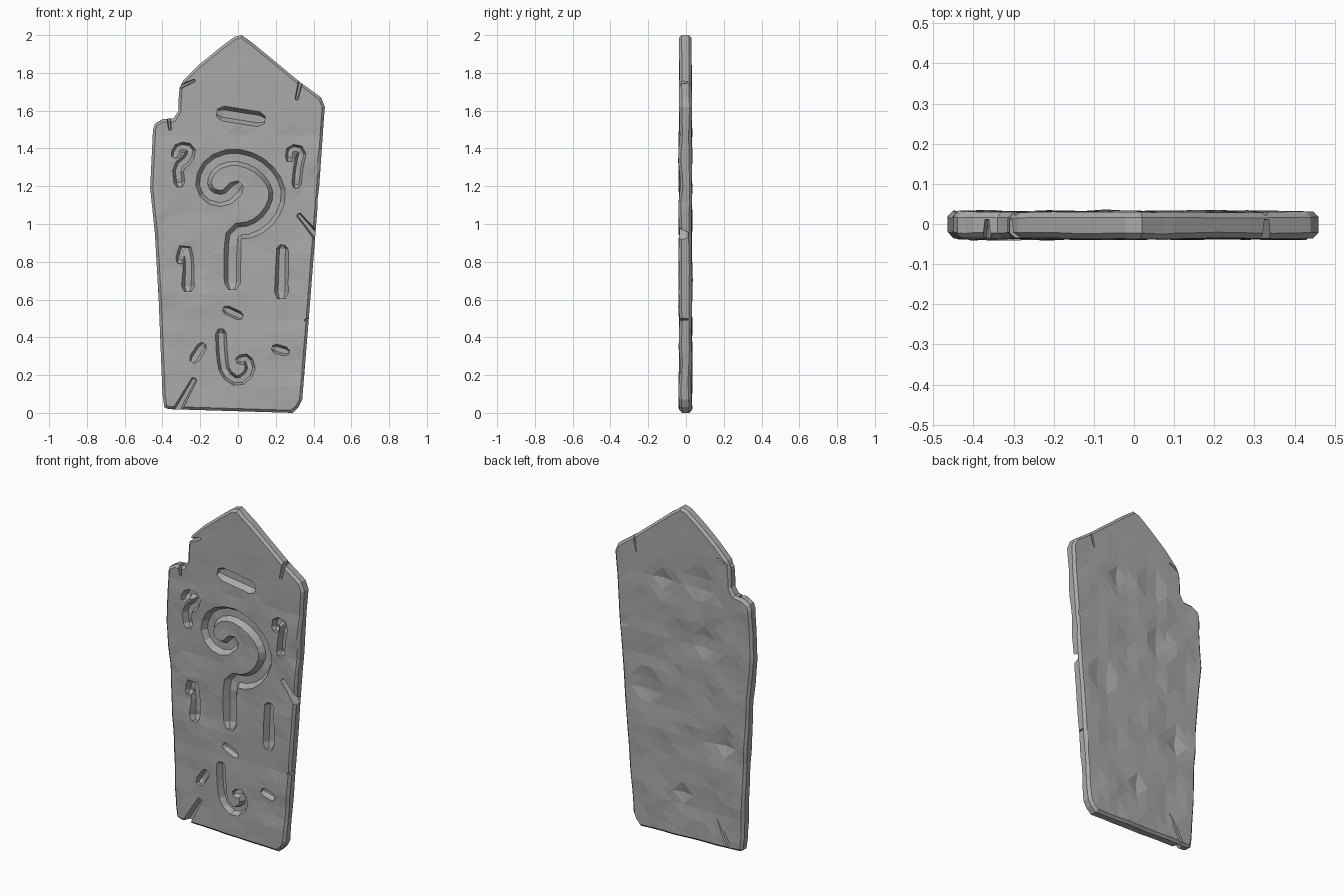
import bpy, bmesh, math, random
from mathutils import Vector, noise

random.seed(4)
cube = bpy.data.objects.get("Cube")
if cube:
    bpy.data.objects.remove(cube, do_unlink=True)

FRONT, BACK = -0.036, 0.03

stone = bpy.data.materials.new("grey stone")
stone.use_nodes = True
GREY = (0.4, 0.4, 0.4, 1)
stone.diffuse_color = GREY
stone.node_tree.nodes["Principled BSDF"].inputs["Base Color"].default_value = GREY


def make_object(name, bm):
    mesh = bpy.data.meshes.new(name)
    bmesh.ops.recalc_face_normals(bm, faces=bm.faces)
    bm.to_mesh(mesh)
    bm.free()
    mesh.materials.append(stone)
    obj = bpy.data.objects.new(name, mesh)
    bpy.context.collection.objects.link(obj)
    return obj


# Broken, pointed outline of the slab (x, z)
outline = [(-.39, .03), (-.4, .1), (-.42, .6), (-.44, .95), (-.465, 1.19), (-.45, 1.5),
           (-.44, 1.53), (-.4, 1.555), (-.34, 1.56), (-.315, 1.6), (-.315, 1.65), (-.31, 1.72),
           (-.29, 1.76), (-.21, 1.84), (-.1, 1.93), (-.02, 1.99), (.02, 2), (.1, 1.94),
           (.33, 1.75), (.44, 1.67), (.46, 1.62), (.455, 1.56), (.43, 1.2), (.41, .95),
           (.375, .5), (.34, .07), (.32, .03), (.29, 0), (-.37, .02)]

# Shallow hollows on the back (x, z, radius, depth)
hollows = [(.13, 1.53, .06, .02), (-.11, 1.57, .06, .02), (-.15, 1.23, .06, .02),
           (.245, .875, .055, .025), (-.27, .65, .055, .025), (.01, .29, .025, .02)]


def slab():
    bm = bmesh.new()
    face = bm.faces.new([bm.verts.new((x, FRONT, z)) for x, z in outline])
    ext = bmesh.ops.extrude_face_region(bm, geom=[face])
    for v in ext["geom"]:
        if isinstance(v, bmesh.types.BMVert):
            v.co.y = BACK
    bmesh.ops.recalc_face_normals(bm, faces=bm.faces)
    rims = [e for e in bm.edges if abs(e.verts[0].co.y - e.verts[1].co.y) < 0.001]
    bmesh.ops.bevel(bm, geom=rims, offset=0.014, segments=1, affect='EDGES')
    # Slice into patches so the surface can be chipped
    for axis, start, count, step in (("x", -.42, 13, .07), ("z", .07, 28, .07)):
        for i in range(count):
            p, n = Vector(), Vector()
            setattr(p, axis, start + i * step)
            setattr(n, axis, 1)
            bmesh.ops.bisect_plane(bm, geom=bm.verts[:] + bm.edges[:] + bm.faces[:],
                                   plane_co=p, plane_no=n)
    bmesh.ops.remove_doubles(bm, verts=bm.verts, dist=0.006)
    # Uneven faces: rough near the foot, smoother near the point
    for v in bm.verts:
        rough = 0.009 if v.co.z < 1.5 else 0.003
        side = 1 if v.co.y > 0 else -1
        wob = noise.noise(v.co * 7 + Vector((0, side * 5, 0)))
        v.co.y += rough * wob
        if v.co.y > 0.02:
            for x, z, r, d in hollows:
                v.co.y -= d * math.exp(-((v.co.x - x) ** 2 + (v.co.z - z) ** 2) / r ** 2)
    bmesh.ops.triangulate(bm, faces=bm.faces)
    return make_object("stone_slab", bm)


def smooth(points):
    """Corner cutting that keeps both ends."""
    out = [points[0]]
    for a, b in zip(points, points[1:]):
        out += [a.lerp(b, .25), a.lerp(b, .75)]
    return out + [points[-1]]


def groove(bm, path, w0, w1, floor, rough=0.004):
    """Trough-shaped cutter swept along a path on the front."""
    pts = [Vector(p) for p in path]
    if len(pts) > 2:
        pts = smooth(pts)
    # Blunt ends: a short narrowing station before each tip
    d0, d1 = (pts[0] - pts[1]).normalized(), (pts[-1] - pts[-2]).normalized()
    pts = [pts[0] + d0 * w0 * .4] + pts + [pts[-1] + d1 * w1 * .4]
    last = len(pts) - 1
    rings = []
    for i, p in enumerate(pts):
        t = (pts[min(i + 1, last)] - pts[max(i - 1, 0)]).normalized()
        side = Vector((-t.y, t.x))
        end = i in (0, last)
        half = (w0 + (w1 - w0) * i / last) / 2 * (.5 if end else 1)
        low = floor - (.012 if end else 0) + random.uniform(-rough, rough)
        section = ((-1.1, -.08), (-1, FRONT), (-.5, low), (.5, low), (1, FRONT), (1.1, -.08))
        rings.append([bm.verts.new((p.x + side.x * half * s, y, p.y + side.y * half * s))
                      for s, y in section])
    for a, b in zip(rings, rings[1:]):
        for k in range(6):
            j = (k + 1) % 6
            bm.faces.new((a[k], a[j], b[j], b[k]))
    bm.faces.new(rings[0])
    bm.faces.new(rings[-1])


carvings = [
    # large spiral with its stem
    ([(-.01, 1.19), (-.07, 1.13), (-.16, 1.15), (-.19, 1.23), (-.14, 1.32), (-.03, 1.36),
      (.09, 1.33), (.18, 1.25), (.215, 1.15), (.17, 1.04), (.08, .97), (-.02, .96),
      (-.03, .86), (-.03, .69)], .085, .09),
    # slot below the point
    ([(-.08, 1.585), (.11, 1.555)], .08, .08),
    # upper hooks
    ([(-.33, 1.37), (-.31, 1.41), (-.25, 1.4), (-.26, 1.35), (-.32, 1.3), (-.31, 1.22)], .05, .06),
    ([(.275, 1.35), (.28, 1.4), (.34, 1.39), (.32, 1.31), (.31, 1.21)], .05, .05),
    # side slots
    ([(-.305, .81), (-.28, .89), (-.26, .8), (-.265, .67)], .05, .07),
    ([(.235, .87), (.23, .64)], .05, .085),
    # lower hook and small nicks
    ([(-.09, .42), (-.085, .3), (-.07, .21), (0, .16), (.07, .22), (.05, .29), (.01, .28)], .06, .05),
    ([(-.06, .545), (.005, .515)], .05, .05),
    ([(-.19, .35), (-.23, .29)], .05, .06),
    ([(.2, .34), (.25, .325)], .05, .05),
]

# Cracks running in from the rim, wide end first
cracks = [([(.335, 1.77), (.31, 1.66)], .035, .008),
          ([(.42, .93), (.32, 1.05)], .06, .01),
          ([(.39, .5), (.355, .49)], .02, .008),
          ([(-.33, 0), (-.23, .18)], .07, .01),
          ([(-.32, 1.72), (-.23, 1.76)], .03, .008),
          ([(-.37, 1.59), (-.36, 1.5)], .03, .008)]

body = slab()
cut = bmesh.new()
for path, a, b in carvings:
    groove(cut, path, a, b, -.002)
for path, a, b in cracks:
    groove(cut, path, a, b, .012)
# Matching cracks through the rear rim
for path, a, b in (cracks[0], cracks[3], cracks[4]):
    before = set(cut.verts)
    groove(cut, path, a * .7, b, -.021)
    for v in cut.verts:
        if v not in before:
            v.co.y = -v.co.y
cutter = make_object("carving_cutter", cut)
cutter.hide_render = True

# Carve the slab and bake the result
mod = body.modifiers.new("carve", 'BOOLEAN')
mod.operation = 'DIFFERENCE'
mod.solver = 'EXACT'
mod.use_self = True
mod.object = cutter
bpy.context.view_layer.update()
carved = bpy.data.meshes.new_from_object(body.evaluated_get(bpy.context.evaluated_depsgraph_get()))
body.modifiers.clear()
body.data = carved
bpy.data.objects.remove(cutter, do_unlink=True)

# Rest it on the ground and keep the facets flat
for p in carved.polygons:
    p.use_smooth = False
lowest = min(v.co.z for v in carved.vertices)
for v in carved.vertices:
    v.co.z -= lowest
